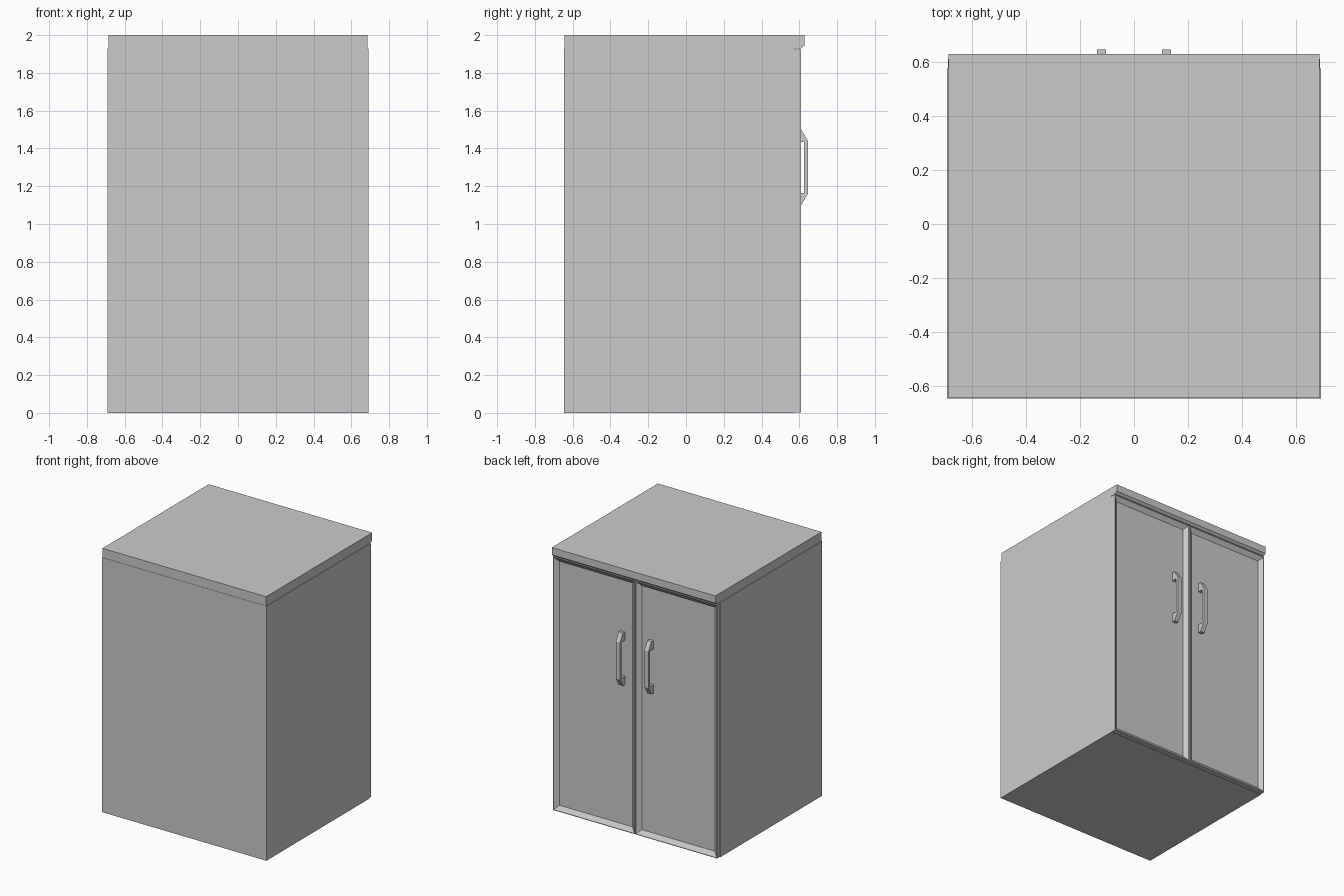
import bpy, bmesh
from mathutils import Matrix, Vector

if "Cube" in bpy.data.objects:
    bpy.data.objects.remove(bpy.data.objects["Cube"])


def finish(name, bm, mirror=False):
    bmesh.ops.recalc_face_normals(bm, faces=bm.faces)
    mesh = bpy.data.meshes.new(name)
    bm.to_mesh(mesh)
    bm.free()
    obj = bpy.data.objects.new(name, mesh)
    bpy.context.collection.objects.link(obj)
    if mirror:
        mod = obj.modifiers.new("Mirror", 'MIRROR')
        mod.use_mirror_merge = False
    return obj


def box(lo, hi):
    bm = bmesh.new()
    lo, hi = Vector(lo), Vector(hi)
    mat = Matrix.Translation((lo + hi) / 2) @ Matrix.Diagonal((*(hi - lo), 1))
    bmesh.ops.create_cube(bm, size=1, matrix=mat)
    return bm


def prism(profile, x0, x1):
    """Extrude a (y, z) outline along x."""
    bm = bmesh.new()
    face = bm.faces.new([bm.verts.new((x0, y, z)) for y, z in profile])
    ext = bmesh.ops.extrude_face_region(bm, geom=[face])
    verts = [g for g in ext["geom"] if isinstance(g, bmesh.types.BMVert)]
    bmesh.ops.translate(bm, verts=verts, vec=(x1 - x0, 0, 0))
    return bm


# Cabinet body
finish("cabinet_body", box((-0.69, -0.645, 0), (0.69, 0.575, 1.93)))

# Worktop with a chamfered lower lip over the doors
finish("worktop", prism([(-0.643, 1.93), (0.61, 1.93), (0.628, 1.945),
                         (0.628, 2.0), (-0.643, 2.0)], -0.686, 0.686))

# Pair of doors with sloped recessed panels
door = box((0.003, 0.575, 0.003), (0.688, 0.61, 1.925))
door.normal_update()
panel = [f for f in door.faces if f.normal.y > 0.9]
bmesh.ops.inset_region(door, faces=panel, thickness=0.006, depth=0)
bmesh.ops.inset_region(door, faces=panel, thickness=0.045, depth=0)
bmesh.ops.translate(door, verts=panel[0].verts[:], vec=(0, -0.025, 0))
finish("doors", door, mirror=True)

# Pair of bracket handles
handle = [(0.583, 1.10), (0.61, 1.10), (0.645, 1.16), (0.645, 1.44),
          (0.61, 1.50), (0.583, 1.50), (0.583, 1.435), (0.624, 1.435),
          (0.624, 1.165), (0.583, 1.165)]
finish("handles", prism(handle, 0.103, 0.137), mirror=True)
